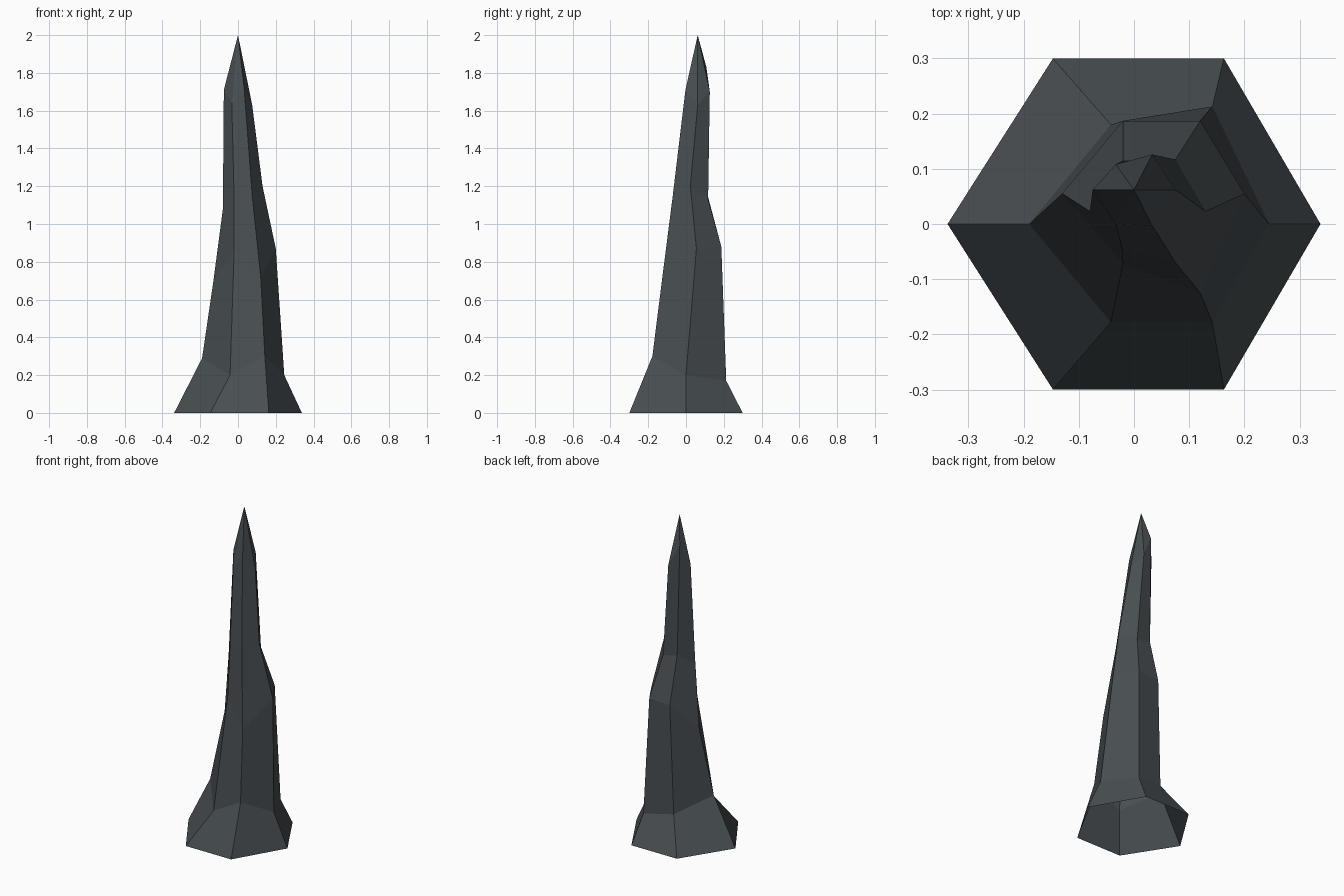
import bpy, bmesh

# Irregular six-sided rings, counter-clockwise from +x, base upward
rings = [
    [(.338, 0, 0), (.163, .3, 0), (-.147, .3, 0),
     (-.338, 0, 0), (-.147, -.3, 0), (.163, -.3, 0)],
    [(.245, 0, .2), (.142, .213, .17), (-.042, .18, .2),
     (-.19, 0, .29), (-.042, -.178, .2), (.142, -.178, .3)],
    [(.2, .055, .87), (.12, .187, .88), (-.02, .187, .87),
     (-.13, .055, .7), (-.02, -.072, .87), (.12, -.125, .72)],
    [(.13, .023, 1.2), (.075, .117, 1.13), (-.02, .115, 1.15),
     (-.08, .023, 1.08), (-.022, -.045, 1.2), (.075, -.07, 1.15)],
    [(.075, .062, 1.63), (.033, .126, 1.7), (-.033, .108, 1.83),
     (-.075, .062, 1.71), (-.033, 0, 1.64), (.033, -.003, 1.71)],
]
tip = (0, .062, 2)

# Rock spire: bridge the rings, close with a pointed tip, leave the base open
bm = bmesh.new()
loops = [[bm.verts.new(p) for p in ring] for ring in rings]
for low, high in zip(loops, loops[1:]):
    for i in range(6):
        j = (i + 1) % 6
        bm.faces.new((low[i], low[j], high[j], high[i]))
apex = bm.verts.new(tip)
for i in range(6):
    bm.faces.new((loops[-1][i], loops[-1][(i + 1) % 6], apex))

mesh = bpy.data.meshes.new("rock_spire")
bm.to_mesh(mesh)
bm.free()
spire = bpy.data.objects.new("rock_spire", mesh)
bpy.context.collection.objects.link(spire)

# Dark slate colour
slate = bpy.data.materials.new("dark slate")
slate.diffuse_color = (.065, .076, .083, 1)
mesh.materials.append(slate)
